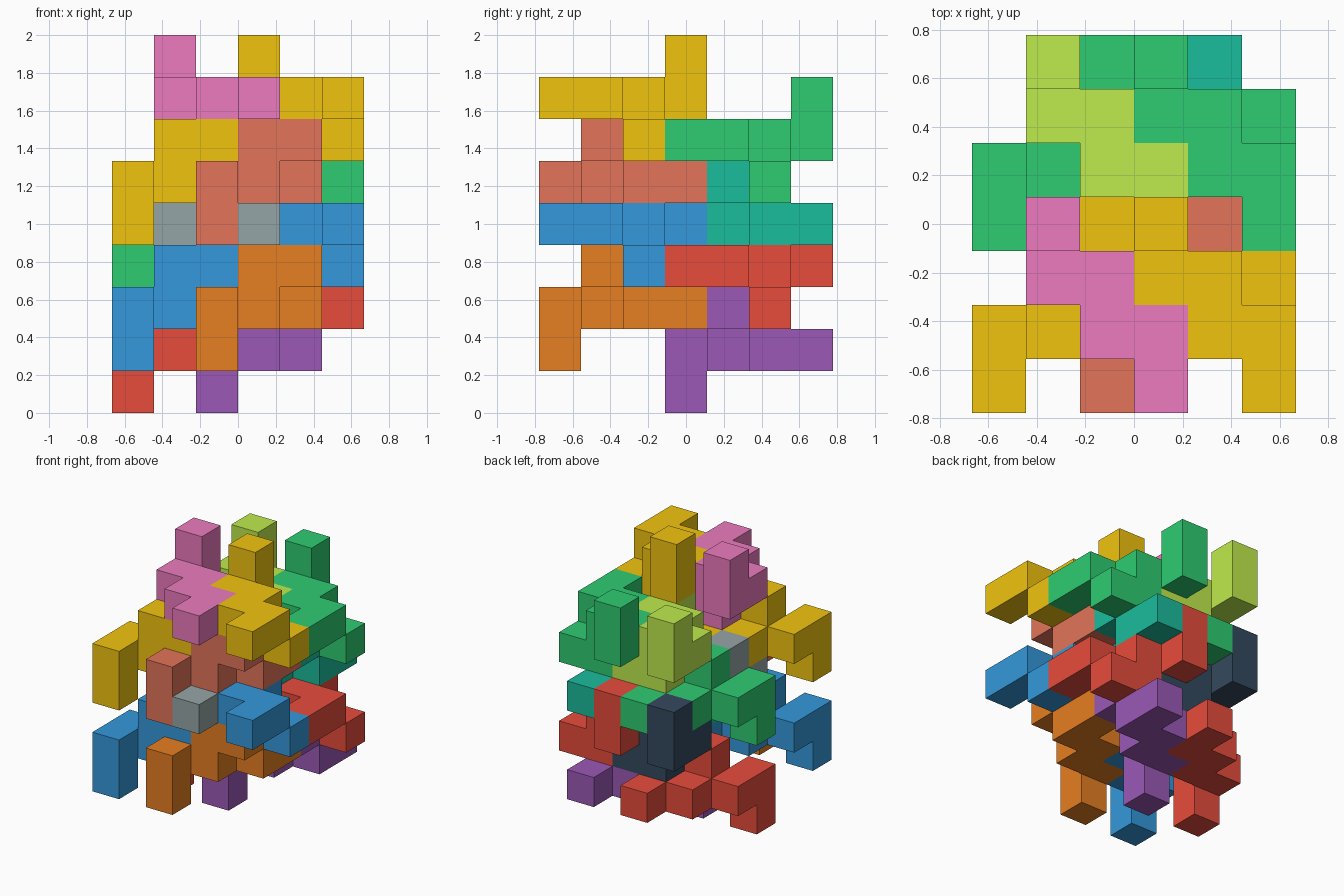
import bpy, bmesh
from mathutils import Vector

if "Cube" in bpy.data.objects:
    bpy.data.objects.remove(bpy.data.objects["Cube"])

U = 2 / 9                                   # edge of one unit cube
ORIGIN = Vector((-3 * U, -3.5 * U, 0))

# One nine-cube puzzle block: a flat staircase, a leg and a two-cube side bump
BLOCK = [(0, 0, 0), (0, 1, 0), (1, 1, 0), (1, 2, 0), (2, 2, 0), (2, 3, 0),
         (0, 0, -1), (1, 1, 1), (2, 1, 1)]

COLORS = {
    "yellow": "f1c40f", "coral": "e3745a", "pink": "ec7bbf", "green": "2ecc71",
    "teal": "1abc9c", "lime": "bfeb4d", "blue": "3498db", "orange": "e67e22",
    "grey": "95a5a6", "red": "e74c3c", "purple": "9b59b6", "navy": "34495e",
}


def material(name):
    mat = bpy.data.materials.get(name)
    if not mat:
        mat = bpy.data.materials.new(name)
        srgb = [int(COLORS[name][i:i + 2], 16) / 255 for i in (0, 2, 4)]
        mat.diffuse_color = [((c + 0.055) / 1.055) ** 2.4 for c in srgb] + [1]
        mat.use_nodes = True
        mat.node_tree.nodes["Principled BSDF"].inputs["Base Color"].default_value = mat.diffuse_color
    return mat


def add_block(name, color, start, flip):
    """Outer skin of one block; flip = -1 turns it half round the x axis."""
    cells = {(start[0] + x, start[1] + flip * y, start[2] + flip * z)
             for x, y, z in BLOCK}
    bm = bmesh.new()
    for cell in cells:
        for axis in range(3):
            for side in (0, 1):
                near = list(cell)
                near[axis] += 2 * side - 1
                if tuple(near) in cells:
                    continue
                corners = []
                for a, b in ((0, 0), (1, 0), (1, 1), (0, 1)):
                    p = Vector(cell)
                    p[axis] += side
                    p[(axis + 1) % 3] += a
                    p[(axis + 2) % 3] += b
                    corners.append(bm.verts.new(p * U + ORIGIN))
                bm.faces.new(corners if side else corners[::-1])
    bmesh.ops.remove_doubles(bm, verts=bm.verts, dist=1e-4)
    mesh = bpy.data.meshes.new(name)
    bm.to_mesh(mesh)
    bm.free()
    mesh.materials.append(material(color))
    bpy.context.collection.objects.link(bpy.data.objects.new(name, mesh))


# Eight interlocking blocks per tier: part, start cell, flip, colour by tier
LAYOUT = [
    ("front_lower_left", (0, 0, 5), 1, ("yellow", "blue")),
    ("front_lower_right", (2, 0, 5), 1, ("coral", "orange")),
    ("front_upper_left", (1, 3, 7), -1, ("pink", "grey")),
    ("front_upper_right", (3, 3, 7), -1, ("yellow", "blue")),
    ("back_lower_left", (0, 3, 4), 1, ("green", "red")),
    ("back_lower_right", (2, 3, 4), 1, ("teal", "purple")),
    ("back_upper_left", (1, 6, 6), -1, ("lime", "navy")),
    ("back_upper_right", (3, 6, 6), -1, ("green", "red")),
]

# Top tier, then the same tier three cubes lower
for tier, label in enumerate(("top", "bottom")):
    for part, (x, y, z), flip, colors in LAYOUT:
        add_block(f"{label}_{part}_block", colors[tier], (x, y, z - 3 * tier), flip)
